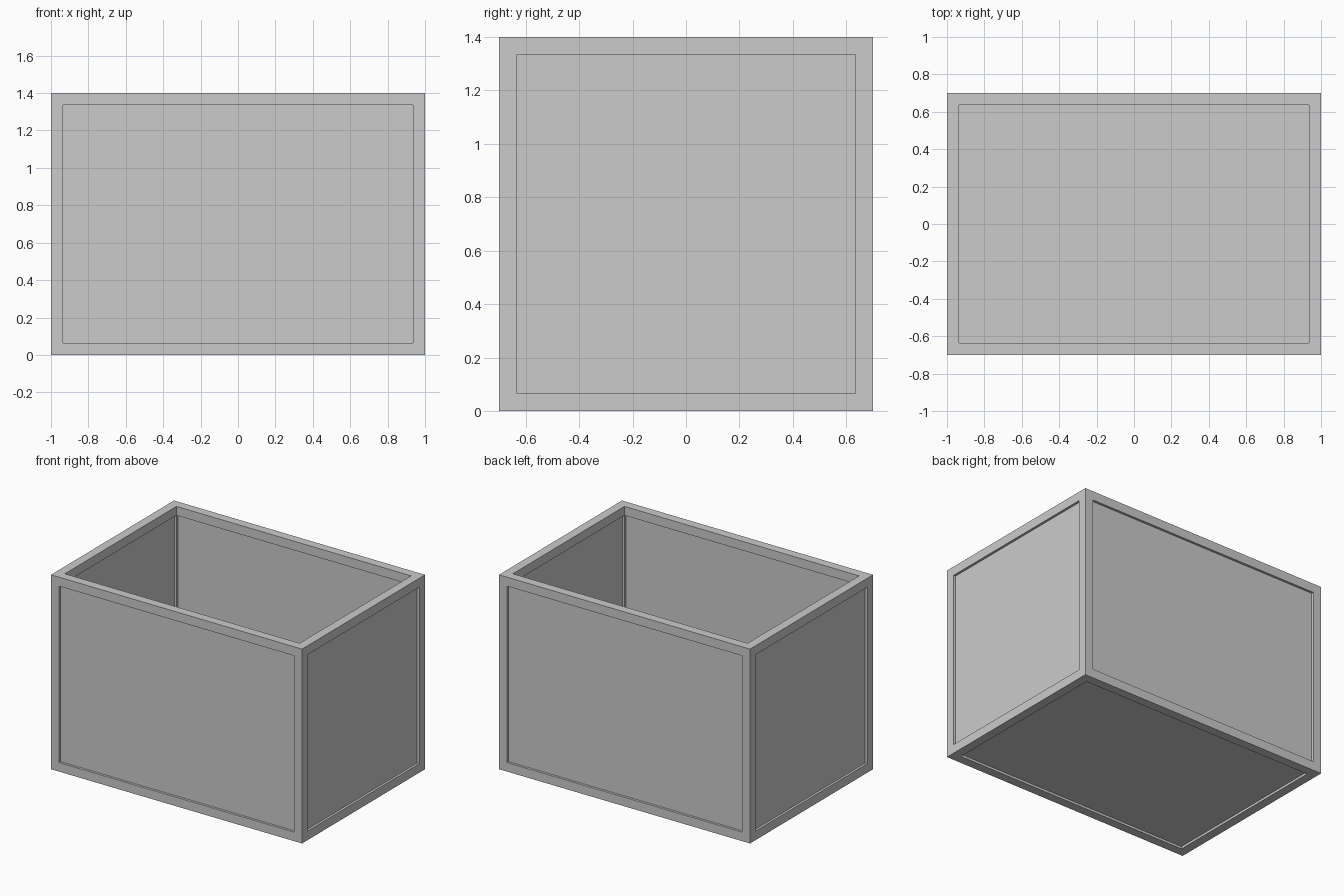
import bpy

if "Cube" in bpy.data.objects:
    bpy.data.objects.remove(bpy.data.objects["Cube"])

W, D, H = 2.0, 1.4, 1.4      # outer size
BAR = 0.065                  # square frame bar
RECESS = 0.017               # panel set-back on both faces
THICK = BAR - 2 * RECESS
TUCK = 0.01                  # panel edge hidden in the frame


def box(name, centre, size):
    bpy.ops.mesh.primitive_cube_add(size=1, location=centre)
    ob = bpy.context.object
    ob.name = name
    ob.scale = size
    bpy.ops.object.transform_apply(location=False, rotation=False, scale=True)
    return ob


mid = (0, 0, H / 2)
opening = [W - 2 * BAR, D - 2 * BAR, H - 2 * BAR]

# Frame: solid block with an opening cut right through along each axis
frame = box("frame", mid, (W, D, H))
for axis in range(3):
    size = list(opening)
    size[axis] = 3
    cutter = box("opening_cutter_" + "xyz"[axis], mid, size)
    cutter.hide_render = True
    cutter.hide_viewport = True
    mod = frame.modifiers.new("opening", 'BOOLEAN')
    mod.operation = 'DIFFERENCE'
    mod.solver = 'EXACT'
    mod.object = cutter

# Panels: four walls and the floor, centred in the bar thickness, top left open
panels = {"right_panel": (0, 1), "left_panel": (0, -1),
          "back_panel": (1, 1), "front_panel": (1, -1),
          "floor_panel": (2, -1)}
for name, (axis, side) in panels.items():
    size = [s + 2 * TUCK for s in opening]
    size[axis] = THICK
    centre = list(mid)
    centre[axis] += side * ((W, D, H)[axis] - BAR) / 2
    box(name, centre, size)
